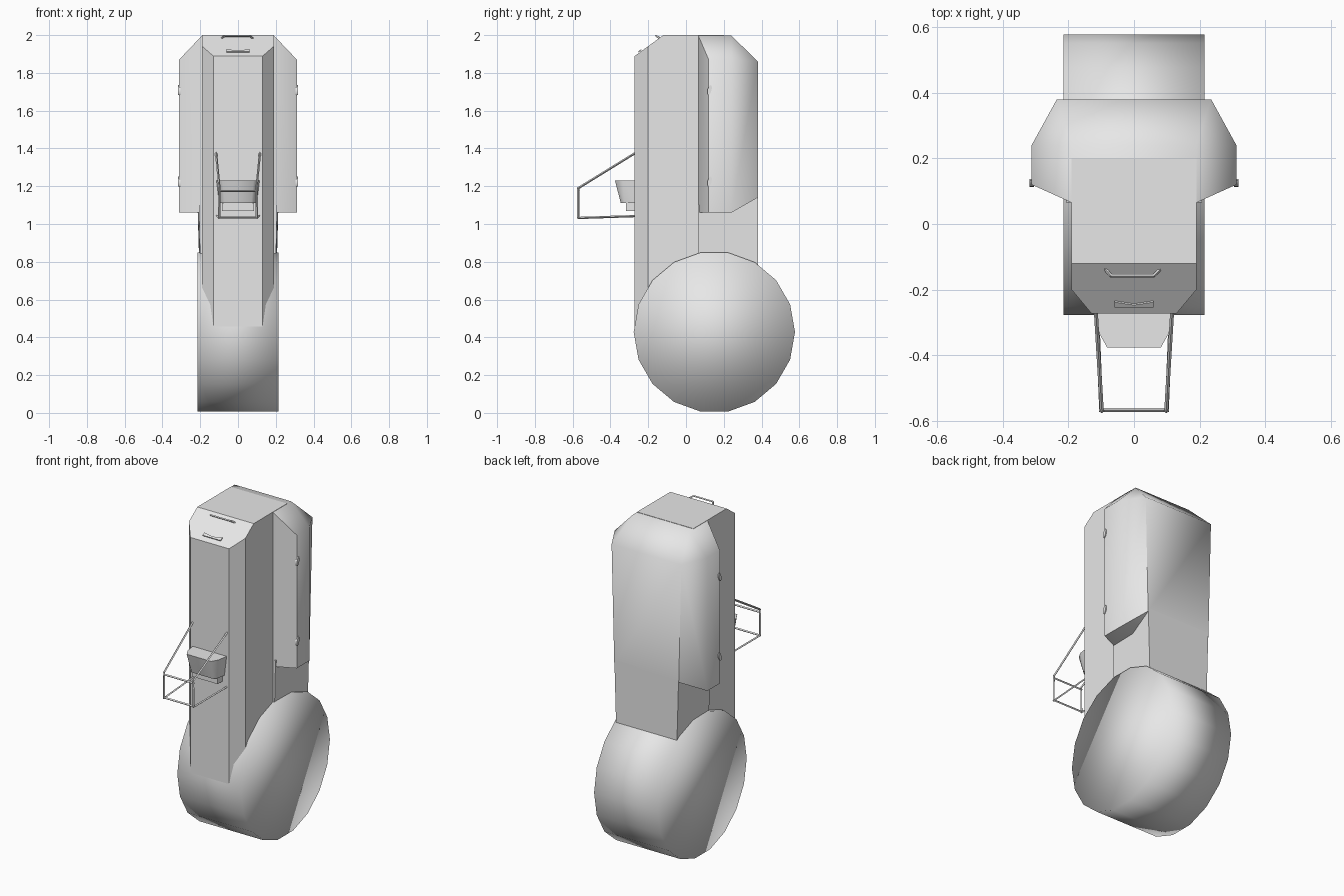
import bpy
import bmesh
from math import radians
from mathutils import Matrix, Vector

cube = bpy.data.objects.get("Cube")
if cube:
    bpy.data.objects.remove(cube, do_unlink=True)

grey = bpy.data.materials.new("plain_grey")
grey.use_nodes = True
grey.diffuse_color = (0.8, 0.8, 0.8, 1)
grey.node_tree.nodes["Principled BSDF"].inputs["Base Color"].default_value = (0.8, 0.8, 0.8, 1)


def finish(name, bm, smooth_angle=180):
    """Turn a bmesh into a shaded object; edges above the angle stay sharp."""
    bmesh.ops.recalc_face_normals(bm, faces=bm.faces[:])
    for face in bm.faces:
        face.smooth = True
    for edge in bm.edges:
        if len(edge.link_faces) == 2:
            edge.smooth = edge.calc_face_angle() <= radians(smooth_angle)
    mesh = bpy.data.meshes.new(name)
    bm.to_mesh(mesh)
    bm.free()
    mesh.materials.append(grey)
    obj = bpy.data.objects.new(name, mesh)
    bpy.context.collection.objects.link(obj)
    return obj


def hull(name, half, smooth_angle=180):
    """Convex solid from the points of one side, mirrored across x."""
    bm = bmesh.new()
    for x, y, z in half:
        for side in (-1, 1):
            bm.verts.new((side * x, y, z))
    bmesh.ops.convex_hull(bm, input=bm.verts[:])
    bmesh.ops.dissolve_limit(bm, angle_limit=radians(1),
                             verts=bm.verts[:], edges=bm.edges[:])
    return finish(name, bm, smooth_angle)


def rods(name, paths, radius):
    """Thin four-sided bars along straight segments."""
    bm = bmesh.new()
    for path in paths:
        for a, b in zip(path, path[1:]):
            a, b = Vector(a), Vector(b)
            turn = (b - a).to_track_quat('Z', 'Y').to_matrix().to_4x4()
            bmesh.ops.create_cone(bm, cap_ends=True, segments=4, radius1=radius,
                                  radius2=radius, depth=(b - a).length + radius,
                                  matrix=Matrix.Translation((a + b) / 2) @ turn)
    return finish(name, bm, 40)


# Big wheel, its axle along x, a corner at the very top
bm = bmesh.new()
bmesh.ops.create_cone(bm, cap_ends=True, segments=18, radius1=0.427, radius2=0.427, depth=0.43)
bmesh.ops.rotate(bm, verts=bm.verts[:], matrix=Matrix.Rotation(radians(90), 3, 'Y'))
bmesh.ops.translate(bm, verts=bm.verts[:], vec=(0, 0.15, 0.428))
finish("wheel", bm)

# Front column with bevelled corners and a sloping nose
outline = [(0.13, -0.272), (0.19, -0.2), (0.19, -0.12), (0.19, 0.2)]
column = []
for x, y in outline:
    column += [(x, y, 0.45), (x, y, min(2.0, 1.89 + (y + 0.27) * 0.733))]
hull("front_column", column, 35)

# Rear shell with both bulging side pods
hull("rear_shell", [
    (0.19, 0.065, 1.998), (0.19, 0.24, 1.998),
    (0.312, 0.12, 1.87), (0.312, 0.24, 1.87), (0.235, 0.38, 1.86),
    (0.19, 0.065, 1.06), (0.312, 0.12, 1.06), (0.312, 0.24, 1.06),
    (0.217, 0.38, 1.14)], 50)

# Rear leg running down into the wheel
hull("rear_leg", [
    (0.196, 0.065, 0.6), (0.207, 0.065, 1.1),
    (0.2, 0.38, 0.6), (0.216, 0.38, 1.16)], 50)

# Small oval side lamps
for side, label in ((1, "left"), (-1, "right")):
    for z, level in ((1.71, "upper"), (1.225, "lower")):
        bm = bmesh.new()
        bmesh.ops.create_cone(bm, cap_ends=True, segments=8, radius1=0.5, radius2=0.5, depth=1,
                              matrix=Matrix.Rotation(radians(90), 4, 'Y'))
        bmesh.ops.scale(bm, verts=bm.verts[:], vec=(0.014, 0.022, 0.055))
        bmesh.ops.rotate(bm, verts=bm.verts[:], matrix=Matrix.Rotation(radians(-15), 3, 'X'))
        bmesh.ops.translate(bm, verts=bm.verts[:], vec=(side * 0.311, 0.125, z))
        finish(f"{label}_{level}_lamp", bm, 40)

# Grab handle above the nose
rods("top_handle", [[(-0.09, -0.135, 1.982), (-0.07, -0.158, 1.996),
                     (0.06, -0.158, 1.996), (0.08, -0.138, 1.982)]], 0.005)

# Bow-shaped latch plate lying on the nose slope
bm = bmesh.new()
bow = [(-0.06, -0.234), (-0.06, -0.25), (0.06, -0.25), (0.06, -0.234), (0, -0.243)]
face = bm.faces.new([bm.verts.new((x, y, 1.893 + (y + 0.27) * 0.733)) for x, y in bow])
ext = bmesh.ops.extrude_face_region(bm, geom=[face])
bmesh.ops.translate(bm, vec=(0, -0.004, 0.006),
                    verts=[v for v in ext["geom"] if isinstance(v, bmesh.types.BMVert)])
finish("nose_latch", bm, 40)

# Tapered tray and its support
hull("tray", [(0.115, -0.265, 1.23), (0.105, -0.335, 1.23), (0.082, -0.376, 1.23),
              (0.1, -0.265, 1.11), (0.09, -0.325, 1.11), (0.07, -0.345, 1.11)], 50)
hull("tray_support", [(0.085, y, z) for y in (-0.317, -0.265) for z in (1.07, 1.115)], 40)

# Open bar frame around the tray
frame = [[(s * 0.116, -0.27, 1.375), (s * 0.098, -0.57, 1.19),
          (s * 0.1, -0.57, 1.032), (s * 0.112, -0.27, 1.042)] for s in (-1, 1)]
frame += [[(-0.098, -0.567, z), (0.098, -0.567, z)] for z in (1.175, 1.034)]
rods("bar_frame", frame, 0.006)
